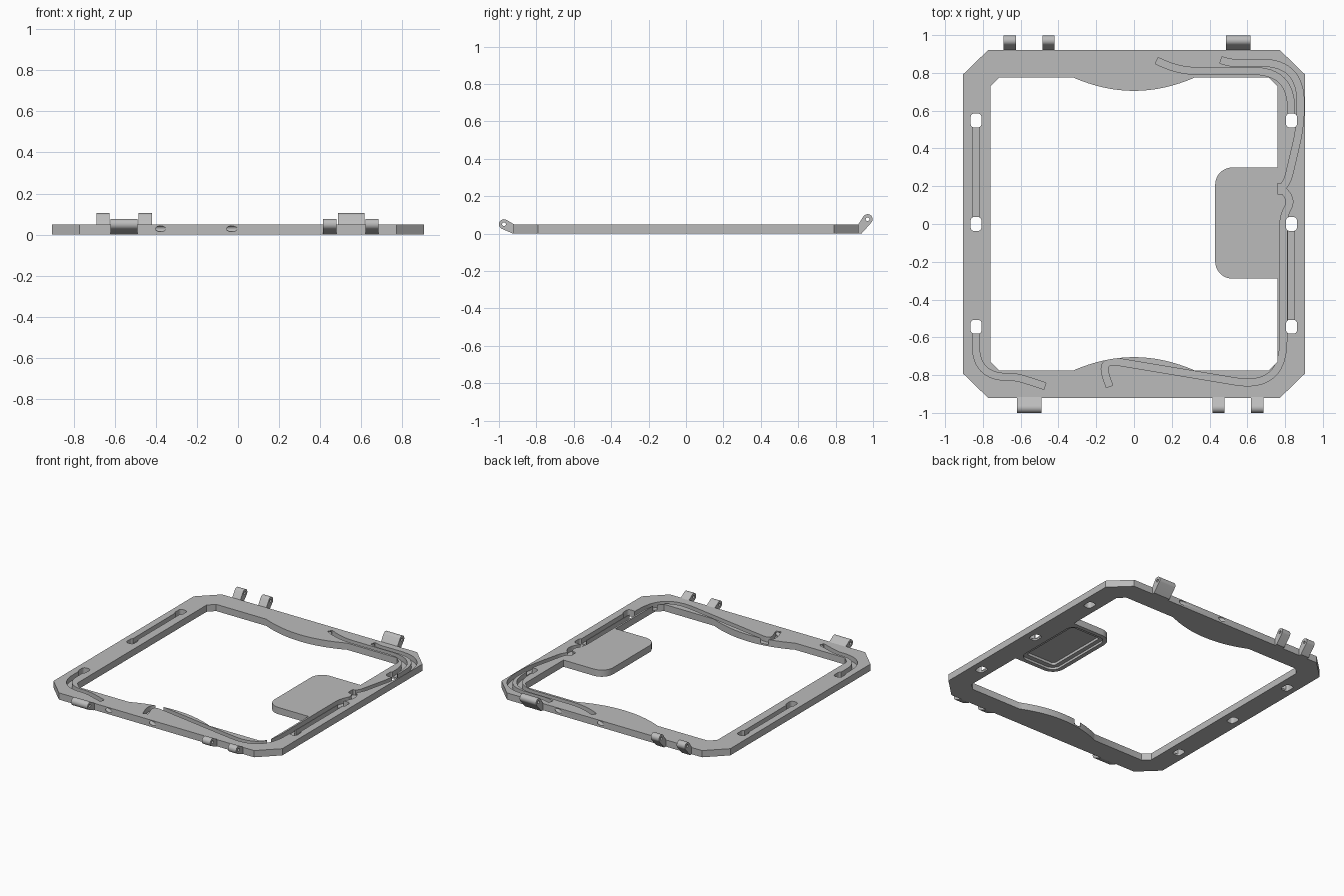
import bpy, bmesh, math
from mathutils import Vector

if "Cube" in bpy.data.objects:
    bpy.data.objects.remove(bpy.data.objects["Cube"])

T = 0.048       # frame thickness
FLOOR = 0.012   # bottom of the cable grooves

grey = bpy.data.materials.new("matte grey")
grey.use_nodes = True
grey.diffuse_color = (0.5, 0.5, 0.5, 1)
grey.node_tree.nodes["Principled BSDF"].inputs["Base Color"].default_value = (0.5, 0.5, 0.5, 1)


def prism(name, outline, low, high, along_x=False):
    """Extrude a flat outline along z, or a (y, z) outline along x."""
    bm = bmesh.new()
    verts = [bm.verts.new((a, b, low)) for a, b in outline]
    face = bm.faces.new(verts)
    top = bmesh.ops.extrude_face_region(bm, geom=[face], use_keep_orig=True)["geom"]
    for v in top:
        if isinstance(v, bmesh.types.BMVert):
            v.co.z = high
    if along_x:
        for v in bm.verts:
            v.co = (v.co.z, v.co.x, v.co.y)
    bmesh.ops.recalc_face_normals(bm, faces=bm.faces)
    mesh = bpy.data.meshes.new(name)
    bm.to_mesh(mesh)
    bm.free()
    mesh.materials.append(grey)
    obj = bpy.data.objects.new(name, mesh)
    bpy.context.collection.objects.link(obj)
    return obj


def cut(obj, cutters):
    """Subtract the cutters one by one, bake the result and remove them."""
    for c in cutters:
        mod = obj.modifiers.new("cut", "BOOLEAN")
        mod.operation, mod.solver, mod.object = "DIFFERENCE", "EXACT", c
    bpy.context.view_layer.update()
    graph = bpy.context.evaluated_depsgraph_get()
    mesh = bpy.data.meshes.new_from_object(obj.evaluated_get(graph))
    obj.modifiers.clear()
    obj.data = mesh
    for c in cutters:
        bpy.data.objects.remove(c)


def smooth(obj):
    bpy.ops.object.select_all(action="DESELECT")
    obj.select_set(True)
    bpy.context.view_layer.objects.active = obj
    bpy.ops.object.shade_smooth_by_angle(angle=math.radians(30))


def arc(cx, cy, r, start, end, n=10):
    angles = [math.radians(start + (end - start) * i / n) for i in range(n + 1)]
    return [(cx + r * math.cos(a), cy + r * math.sin(a)) for a in angles]


def rounded(cx, cy, w, h, r):
    x, y = w / 2 - r, h / 2 - r
    return (arc(cx + x, cy + y, r, 0, 90) + arc(cx - x, cy + y, r, 90, 180)
            + arc(cx - x, cy - y, r, 180, 270) + arc(cx + x, cy - y, r, 270, 360))


def path(points, n=12):
    """Polyline (x, y, bend) with each corner eased over its bend length."""
    pts = [Vector(p[:2]) for p in points]
    out = [pts[0]]
    for i in range(1, len(pts) - 1):
        c, bend = pts[i], points[i][2]
        a = c + (pts[i - 1] - c).normalized() * bend
        b = c + (pts[i + 1] - c).normalized() * bend
        for k in range(n + 1):
            t = k / n
            out.append(a * (1 - t) ** 2 + c * 2 * t * (1 - t) + b * t * t)
    return out + [pts[-1]]


def groove(points, half=0.018):
    line = path(points)
    left, right = [], []
    for i, p in enumerate(line):
        d = (line[min(i + 1, len(line) - 1)] - line[max(i - 1, 0)]).normalized()
        side = Vector((-d.y, d.x)) * half
        left.append(p + side)
        right.append(p - side)
    return prism("groove_cutter", left + right[::-1], FLOOR, T + 0.02)


def tunnel(start, end):
    """Round bore from a groove end out through the edge of the frame."""
    a, b = Vector((*start, 0.028)), Vector((*end, 0.028))
    d = b - a
    bore = prism("bore_cutter", arc(0, 0, 0.014, 0, 345, 23), -0.01, d.length * 1.5)
    bore.location = a
    bore.rotation_euler = d.to_track_quat("Z", "Y").to_euler()
    return bore


# Frame: chamfered outer plate
ox, oy, cx, cy = 0.905, 0.921, 0.772, 0.792
frame = prism("frame", [(cx, -oy), (ox, -cy), (ox, cy), (cx, oy),
                        (-cx, oy), (-ox, cy), (-ox, -cy), (-cx, -oy)], 0, T)

# Opening, running around the side tab and the two bulged rails
ix, iy, ch = 0.76, 0.775, 0.045
bulge = [(0.32 - 0.64 * i / 32, iy - 0.07 * (1 - (1 - i / 16) ** 2)) for i in range(33)]
opening = ([(ix, -iy + ch), (ix, -0.289)]
           + arc(0.52, -0.199, 0.09, 270, 180) + arc(0.52, 0.209, 0.09, 180, 90)
           + [(ix, 0.299), (ix, iy - ch), (ix - ch, iy)] + bulge
           + [(ch - ix, iy), (-ix, iy - ch), (-ix, ch - iy), (ch - ix, -iy)]
           + [(x, -y) for x, y in reversed(bulge)] + [(ix - ch, -iy)])
cutters = [prism("opening_cutter", opening, -0.1, 0.1)]

# Strap holes through both side rails
for x in (-0.836, 0.834):
    for y in (-0.544, 0, 0.548):
        cutters.append(prism("hole_cutter", rounded(x, y, 0.058, 0.074, 0.02), -0.1, 0.1))

# Cable grooves; the long one is split where it kinks beside the tab
back_a, back_b = (0.12, 0.865), (0.46, 0.868)
front_a, front_b = (-0.472, -0.858), (-0.13, -0.86)
kink = (0.784, 0.187)
cutters += [
    groove([(-0.838, 0.548), (-0.838, 0)]),
    groove([(0.833, 0), (0.833, -0.544)]),
    groove([(-0.838, -0.544), (-0.838, -0.81, 0.17), (-0.62, -0.81, 0.04), front_a]),
    groove([back_a, (0.24, 0.81, 0.1), (0.832, 0.81, 0.2), (0.832, 0.548)]),
    groove([back_b, (0.51, 0.853, 0.03), (0.882, 0.855, 0.21), (0.882, 0.52, 0.1),
            (0.815, 0.235, 0.03), kink]),
    groove([kink, (0.835, 0.125, 0.045), (0.791, 0.04, 0.04),
            (0.791, -0.876, 0.26), (-0.18, -0.714, 0.1), front_b]),
]

# Bores from the groove ends to the outer edges
for start, end in ((front_a, (-0.377, -0.921)), (front_b, (-0.03, -0.921)),
                   (back_a, (0.03, 0.921)), (back_b, (0.36, 0.921))):
    cutters.append(tunnel(start, end))

# Stepped pocket under the tab, and its cable notch
cutters += [prism("pocket_cutter", rounded(0.605, 0.005, 0.29, 0.53, 0.06), -0.05, 0.016),
            prism("deep_pocket_cutter", rounded(0.605, 0.005, 0.23, 0.46, 0.02), -0.06, 0.034),
            prism("notch_cutter", rounded(0.779, 0.187, 0.04, 0.056, 0.004), 0.01, 0.09)]
cut(frame, cutters)
smooth(frame)

# Hinge lugs: side profiles, then their placements along each edge
pin_back, pin_front = (0.971, 0.077), (-0.973, 0.05)
back_profile = [(0.92, 0), (0.938, 0)] + arc(*pin_back, 0.027, -35, 145, 20) + [(0.92, T)]
front_profile = [(-0.917, 0), (-0.925, 0)] + arc(*pin_front, 0.027, 240, 55, 20) + [(-0.917, T)]
lugs = [("back_hinge_lug", back_profile, pin_back,
         ((-0.69, -0.625), (-0.485, -0.42), (0.487, 0.617))),
        ("front_hinge_lug", front_profile, pin_front,
         ((-0.62, -0.49), (0.415, 0.48), (0.62, 0.685)))]
for name, profile, pin, spans in lugs:
    for x0, x1 in spans:
        lug = prism(name, profile, x0, x1, along_x=True)
        cut(lug, [prism("pin_cutter", arc(*pin, 0.01, 0, 345, 23), x0 - 0.1, x1 + 0.1, along_x=True)])
        smooth(lug)
